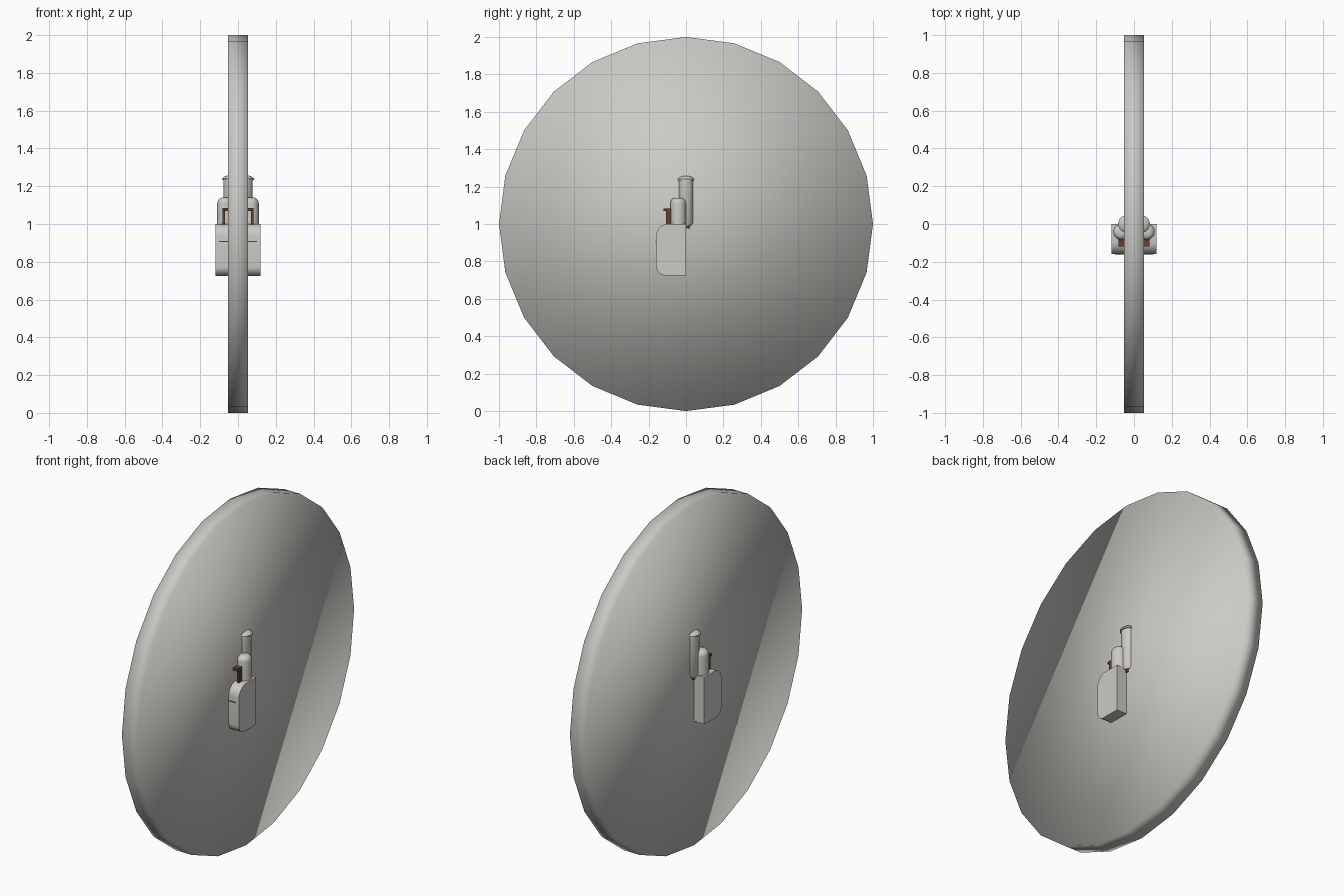
import bpy, bmesh, math
from mathutils import Matrix, Vector

cube = bpy.data.objects.get("Cube")
if cube:
    bpy.data.objects.remove(cube)


def material(name, rgb):
    m = bpy.data.materials.new(name)
    m.use_nodes = True
    m.diffuse_color = (*rgb, 1)
    m.node_tree.nodes["Principled BSDF"].inputs["Base Color"].default_value = (*rgb, 1)
    return m


GREY = material("warm_grey", (0.60, 0.59, 0.56))
BROWN = material("dark_brown", (0.13, 0.05, 0.025))


def finish(bm, name, mat, smooth=35):
    bmesh.ops.recalc_face_normals(bm, faces=bm.faces)
    mesh = bpy.data.meshes.new(name)
    bm.to_mesh(mesh)
    bm.free()
    ob = bpy.data.objects.new(name, mesh)
    bpy.context.collection.objects.link(ob)
    mesh.materials.append(mat)
    bpy.ops.object.select_all(action='DESELECT')
    ob.select_set(True)
    bpy.context.view_layer.objects.active = ob
    if smooth:
        bpy.ops.object.shade_smooth_by_angle(angle=math.radians(smooth))
    return ob


def box(name, mat, lo, hi):
    bm = bmesh.new()
    lo, hi = Vector(lo), Vector(hi)
    bmesh.ops.create_cube(bm, size=1, matrix=Matrix.Translation((lo + hi) / 2) @ Matrix.Diagonal((*(hi - lo), 1)))
    return finish(bm, name, mat, 0)


def lathe(name, mat, x, y, profile, steps=32):
    """Spin a (radius, height) profile about a vertical axis."""
    bm = bmesh.new()
    pts = [bm.verts.new((x + r, y, z)) for r, z in profile]
    edges = [bm.edges.new(p) for p in zip(pts, pts[1:])]
    bmesh.ops.spin(bm, geom=pts + edges, cent=(x, y, 0), axis=(0, 0, 1),
                   angle=2 * math.pi, steps=steps)
    bmesh.ops.remove_doubles(bm, verts=bm.verts, dist=0.0005)
    return finish(bm, name, mat)


# Large upright disc, smooth over its rim
bm = bmesh.new()
bmesh.ops.create_cone(bm, cap_ends=True, segments=24, radius1=1, radius2=1, depth=0.104,
                      matrix=Matrix.Translation((0, 0, 1)) @ Matrix.Rotation(math.pi / 2, 4, 'Y'))
finish(bm, "disc", GREY, 180)

# Pack body: side profile with rounded front corners, extruded across
bm = bmesh.new()
outline = [(0, 0.725), (0, 1.0)]
for cy, cz, r, start in ((-0.095, 0.935, 0.065, 90), (-0.11, 0.775, 0.05, 180)):
    for i in range(9):
        a = math.radians(start + 90 * i / 8)
        outline.append((cy + r * math.cos(a), cz + r * math.sin(a)))
face = bm.faces.new([bm.verts.new((-0.118, y, z)) for y, z in outline])
ext = bmesh.ops.extrude_face_region(bm, geom=[face])
bmesh.ops.translate(bm, vec=(0.236, 0, 0),
                    verts=[v for v in ext["geom"] if isinstance(v, bmesh.types.BMVert)])
finish(bm, "pack_body", GREY)
box("pack_seam", BROWN, (-0.1, -0.162, 0.905), (0.1, -0.15, 0.91))

# Paired parts on each side
for side, s in (("left", 1), ("right", -1)):
    # Short round-topped tank
    r, top = 0.042, 1.14
    dome = [(r - 0.03 + 0.03 * math.cos(a), top - 0.03 + 0.03 * math.sin(a))
            for a in (math.pi / 12 * i for i in range(7))]
    lathe(side + "_short_tank", GREY, s * 0.068, -0.042, [(0, 0.99), (r, 0.99)] + dome + [(0, top)])
    # Tall tank with a mushroom cap and a nozzle underneath
    lathe(side + "_tall_tank", GREY, s * 0.037, 0,
          [(0, 0.99), (0.03, 0.99), (0.04, 1.005), (0.04, 1.235), (0, 1.235)])
    lathe(side + "_tank_cap", GREY, s * 0.038, 0,
          [(0, 1.232), (0.046, 1.232), (0.046, 1.24), (0.036, 1.251), (0.02, 1.256), (0, 1.257)])
    lathe(side + "_nozzle", BROWN, s * 0.045, 0.005,
          [(0, 0.975), (0.015, 0.975), (0.015, 0.992), (0, 0.992)], 16)
    # Handle post
    x0, x1 = sorted((s * 0.07, s * 0.083))
    box(side + "_handle_post", BROWN, (x0, -0.108, 0.98), (x1, -0.08, 1.08))

# Handle crossbar with its forward lip
box("handle_bar", BROWN, (-0.083, -0.12, 1.07), (0.083, -0.08, 1.084))
